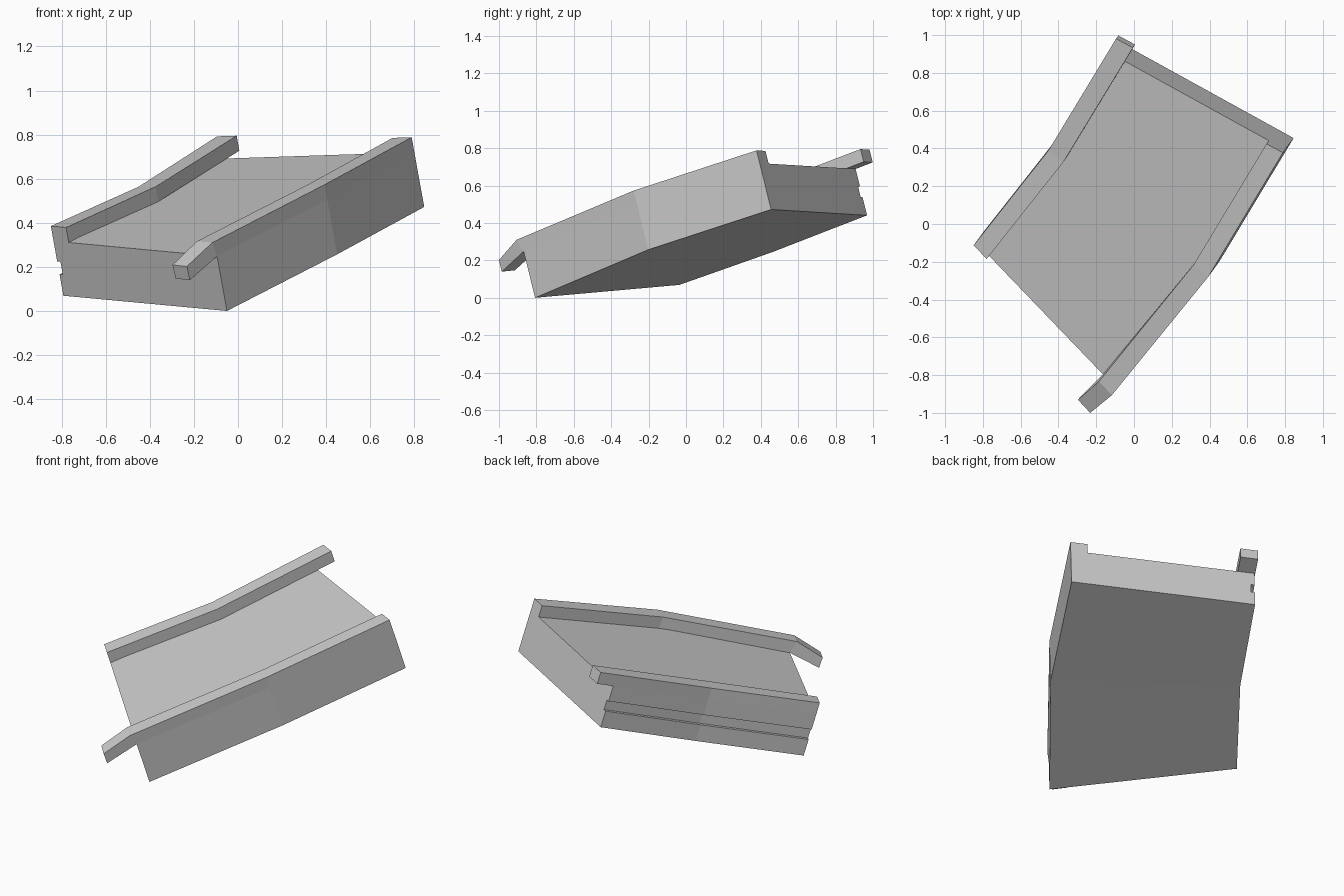
import bpy, bmesh
from mathutils import Vector as V

if "Cube" in bpy.data.objects:
    bpy.data.objects.remove(bpy.data.objects["Cube"])

# Down-through-thickness and up-through-rail vectors of the tilted deck
DOWN = V((0.045, 0.061, -0.248))
UP = V((-0.012, -0.017, 0.068))

# Top edges of the deck at front, middle kink and back
LEFT = [V((-0.837, -0.096, 0.317)), V((-0.44, 0.408, 0.495)), V((-0.131, 0.907, 0.689))]
RIGHT = [V((-0.095, -0.868, 0.248)), V((0.405, -0.263, 0.505)), V((0.80, 0.394, 0.72))]
RAIL = 0.093


def loft(name, sections):
    """Skin a list of equal-length closed cross-sections and cap both ends."""
    bm = bmesh.new()
    rings = [[bm.verts.new(p) for p in s] for s in sections]
    for a, b in zip(rings, rings[1:]):
        n = len(a)
        for i in range(n):
            j = (i + 1) % n
            bm.faces.new((a[i], a[j], b[j], b[i]))
    bm.faces.new(rings[0])
    bm.faces.new(rings[-1])
    bmesh.ops.recalc_face_normals(bm, faces=bm.faces)
    mesh = bpy.data.meshes.new(name)
    bm.to_mesh(mesh)
    bm.free()
    obj = bpy.data.objects.new(name, mesh)
    bpy.context.collection.objects.link(obj)
    return obj


def rail_section(outer, inner, up=UP):
    return [outer, inner, inner + up, outer + up]


# Ramp deck: (across, depth) profile with a groove along the left side
profile = [(0, 0), (1, 0), (1, 1), (0, 1), (0, 0.61), (0.02, 0.61), (0.02, 0.37), (0, 0.37)]
loft("ramp_deck", [[l.lerp(r, u) + DOWN * d for u, d in profile]
                   for l, r in zip(LEFT, RIGHT)])

# Left rail, running past the back of the deck
left = [rail_section(l, l.lerp(r, RAIL)) for l, r in zip(LEFT[:2], RIGHT[:2])]
left.append(rail_section(V((-0.083, 0.998, 0.724)), V((0.006, 0.950, 0.727))))
loft("left_rail", left)

# Right rail, with a bent-down tip past the front of the deck
right = [rail_section(V((-0.218, -0.985, 0.140)), V((-0.283, -0.915, 0.147)),
                      V((-0.014, -0.015, 0.062)))]
right.append(rail_section(RIGHT[0], RIGHT[0].lerp(LEFT[0], RAIL), V((-0.022, -0.038, 0.062))))
right += [rail_section(r, r.lerp(l, RAIL)) for l, r in zip(LEFT[1:], RIGHT[1:])]
loft("right_rail", right)
